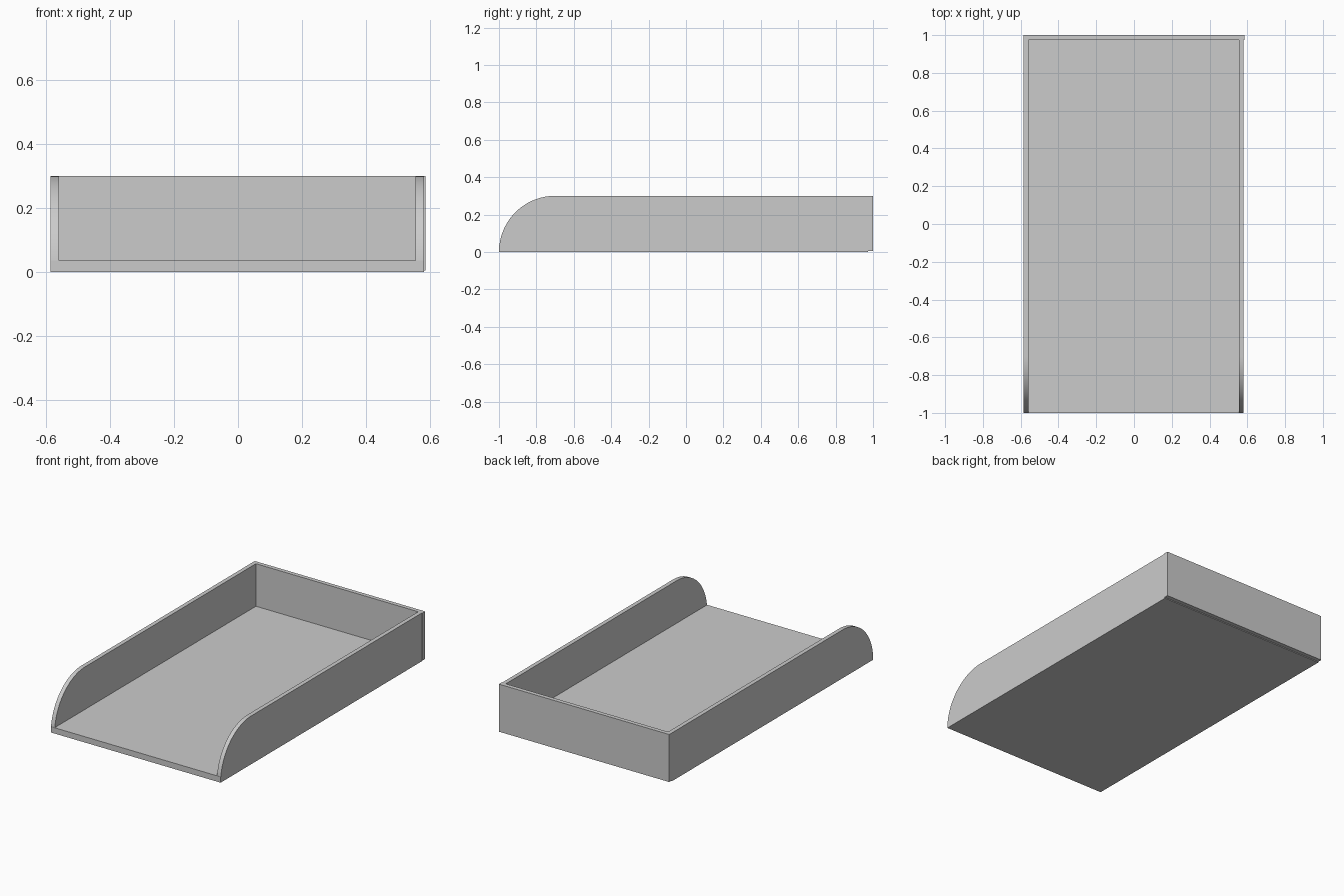
import bpy, bmesh, math

if "Cube" in bpy.data.objects:
    bpy.data.objects.remove(bpy.data.objects["Cube"])

OFFSET_X = -0.002      # tray body sits a hair left of the back panel's centre
HALF_W = 0.583
WALL = 0.026
BACK_Y = 0.974


def make_object(name, bm):
    bmesh.ops.recalc_face_normals(bm, faces=bm.faces)
    mesh = bpy.data.meshes.new(name)
    bm.to_mesh(mesh)
    bm.free()
    obj = bpy.data.objects.new(name, mesh)
    bpy.context.collection.objects.link(obj)
    return obj


def box(name, x0, x1, y0, y1, z0, z1):
    bm = bmesh.new()
    bmesh.ops.create_cube(bm, size=1)
    for v in bm.verts:
        v.co.x = x0 if v.co.x < 0 else x1
        v.co.y = y0 if v.co.y < 0 else y1
        v.co.z = z0 if v.co.z < 0 else z1
    return make_object(name, bm)


def side_panel(name, x0, x1, radius=0.3, height=0.3, steps=24):
    # quarter-round front corner, straight top, square back
    pts = [(-1 + radius - radius * math.cos(a), height * math.sin(a))
           for a in (i * math.pi / 2 / steps for i in range(steps + 1))]
    pts += [(BACK_Y, height), (BACK_Y, 0)]
    bm = bmesh.new()
    face = bm.faces.new([bm.verts.new((x0, y, z)) for y, z in pts])
    ext = bmesh.ops.extrude_face_region(bm, geom=[face])
    verts = [g for g in ext["geom"] if isinstance(g, bmesh.types.BMVert)]
    bmesh.ops.translate(bm, verts=verts, vec=(x1 - x0, 0, 0))
    # extrusion may drop or keep the starting cap: make sure it is closed
    open_edges = [e for e in bm.edges if e.is_boundary]
    if open_edges:
        bmesh.ops.contextual_create(bm, geom=open_edges)
    obj = make_object(name, bm)
    bpy.ops.object.select_all(action='DESELECT')
    obj.select_set(True)
    bpy.context.view_layer.objects.active = obj
    bpy.ops.object.shade_smooth_by_angle(angle=math.radians(30))
    return obj


# Floor
box("tray_floor", OFFSET_X - HALF_W, OFFSET_X + HALF_W, -1, BACK_Y, 0, 0.036)

# Left and right walls
for label, s in (("left", -1), ("right", 1)):
    side_panel(label + "_wall", OFFSET_X + s * (HALF_W - WALL), OFFSET_X + s * HALF_W)

# Back wall, slightly wider and raised just off the ground
box("back_wall", -0.585, 0.585, BACK_Y, 1, 0.005, 0.3)
